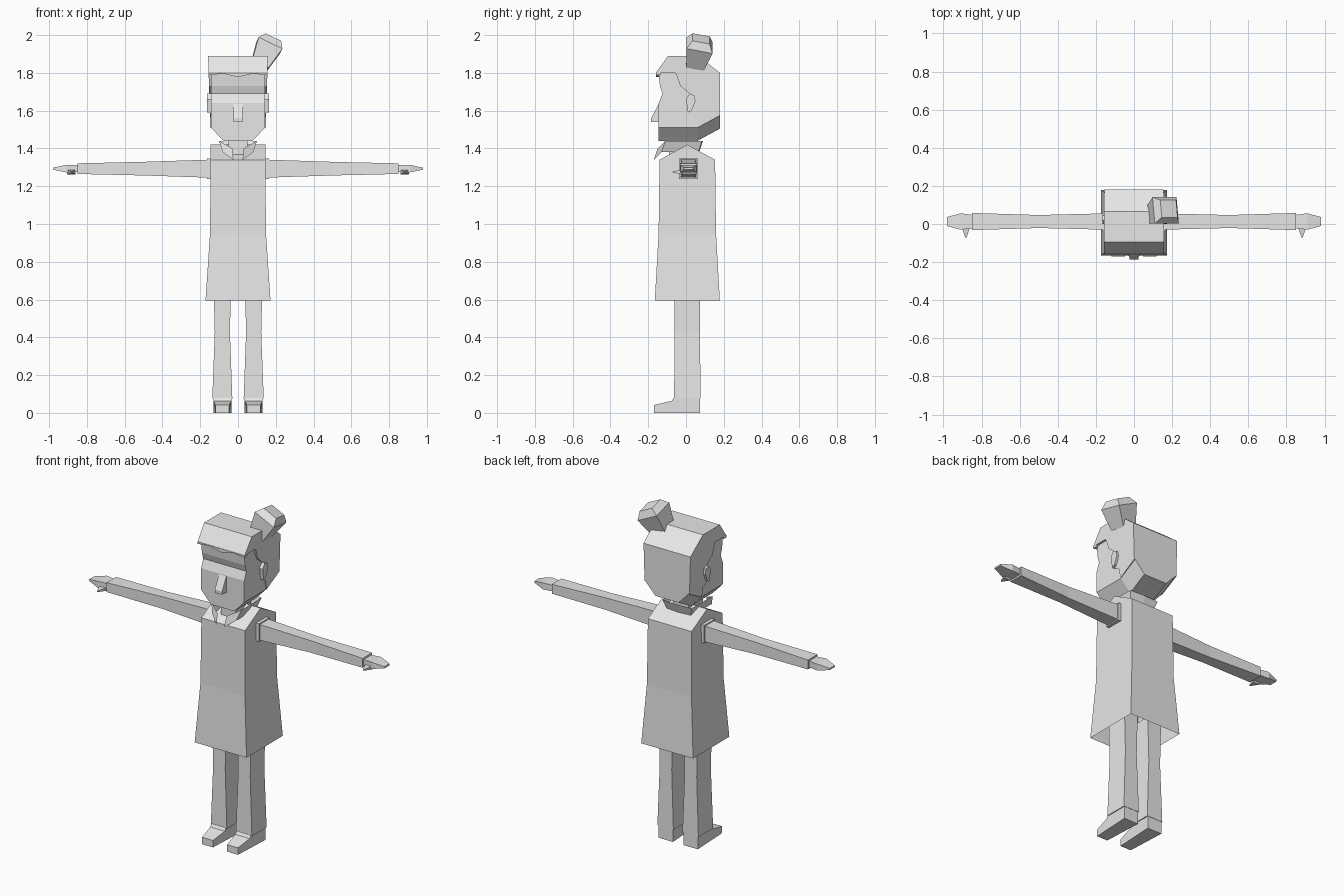
import bpy
import bmesh

cube = bpy.data.objects.get("Cube")
if cube:
    bpy.data.objects.remove(cube, do_unlink=True)

COLOUR = (.8, .8, .8, 1)
grey = bpy.data.materials.new("plain grey")
grey.use_nodes = True
grey.diffuse_color = COLOUR
grey.node_tree.nodes["Principled BSDF"].inputs["Base Color"].default_value = COLOUR

X, Y, Z = range(3)


def loft(name, rings, mirror=False, capped=True, closed=True):
    """Skin a list of equal-length point rings, optionally mirrored in x."""
    bm = bmesh.new()
    sign = -1 if mirror else 1
    rows = [[bm.verts.new((sign * x, y, z)) for x, y, z in ring] for ring in rings]
    for lower, upper in zip(rows, rows[1:]):
        edges = list(zip(lower, upper))
        following = edges[1:] + edges[:1] if closed else edges[1:]
        for (a, b), (c, d) in zip(edges, following):
            bm.faces.new((a, c, d, b))
    if capped:
        bm.faces.new(rows[0])
        bm.faces.new(rows[-1])
    bmesh.ops.recalc_face_normals(bm, faces=bm.faces)
    mesh = bpy.data.meshes.new(name)
    bm.to_mesh(mesh)
    bm.free()
    mesh.materials.append(grey)
    obj = bpy.data.objects.new(name, mesh)
    bpy.context.collection.objects.link(obj)
    return obj


def rectangle(axis, at, centre, half_a, half_b):
    """Four corners of a rectangle lying across an axis."""
    corners = []
    for a, b in ((-half_a, -half_b), (half_a, -half_b), (half_a, half_b), (-half_a, half_b)):
        point = [centre[0] + a, centre[1] + b]
        point.insert(axis, at)
        corners.append(point)
    return corners


def bar(name, axis, centre, stations, **options):
    """Rectangular bar along an axis; each station is position and two half sizes."""
    rings = [rectangle(axis, at, centre, a, b) for at, a, b in stations]
    return loft(name, rings, **options)


def slab(name, profile, half_width, centre=0, **options):
    """Side profile in y and z, widened both ways in x by a width rule."""
    rings = [[(centre + side * half_width(y, z), y, z) for y, z in profile]
             for side in (-1, 1)]
    return loft(name, rings, **options)


def constant(width):
    return lambda y, z: width


# Coat: flared skirt open below, ridged shoulders
CHEST, CHEST_DEPTH, CHEST_TOP = .145, .147, 1.34
CENTRE_Y = .007
bar("coat", Z, (0, CENTRE_Y), [(.595, .172, .172), (.95, .148, .152),
                               (CHEST_TOP, CHEST, CHEST_DEPTH)], capped=False)
slab("shoulders", [(CENTRE_Y - CHEST_DEPTH, CHEST_TOP), (CENTRE_Y, 1.42),
                   (CENTRE_Y + CHEST_DEPTH, CHEST_TOP)], constant(CHEST))

# Neck
bar("neck", Z, (0, -.02), [(1.36, .05, .07), (1.46, .05, .07)])

# Head: face block with an inset eye band
FACE, FRONT, BACK = .143, -.145, .18
JAW_TOP, NAPE, CROWN = 1.51, .06, 1.89
BROW = 1.8
slab("face", [(FRONT, JAW_TOP), (FRONT, 1.64), (-.125, 1.69), (-.138, 1.73),
              (FRONT, BROW), (NAPE, BROW), (NAPE, JAW_TOP)], constant(FACE))

# Jaw: the lower head outline, dropped and narrowed
jaw_edge = [(FRONT, JAW_TOP), (NAPE, JAW_TOP), (BACK, 1.575)]
jaw_rings = []
for half, drop in ((FACE, 0), (.077, .07)):
    right = [(-half, y, z - drop) for y, z in jaw_edge]
    left = [(half, y, z - drop) for y, z in reversed(jaw_edge)]
    jaw_rings.append(right + left)
loft("jaw", jaw_rings)

# Nose
slab("nose", [(FRONT, 1.635), (-.185, 1.56), (-.185, 1.54), (FRONT, 1.54)], constant(.024))

# Hair with a stepped hairline, slightly wider at the crown
hairline = [(-.16, BROW), (-.095, CROWN), (.065, CROWN), (BACK, BROW), (BACK, 1.575),
            (NAPE, JAW_TOP), (.05, 1.57), (.018, 1.585), (.005, 1.65), (.02, 1.69),
            (-.03, 1.73), (-.055, BROW)]
slab("hair", hairline, lambda y, z: FACE + .004 + .03 * (z - JAW_TOP))

# Fringe with a wavy lower edge
fringe = []
for step, dip in zip(range(-2, 3), (.005, .001, .01, .001, .005)):
    fringe.append(rectangle(X, step * .078, (-.147, BROW - dip), .012, dip + .002))
loft("fringe", fringe)

# Tilted hair bun
bun = bar("hair_bun", Z, (0, 0), [(0, .048, .048), (.12, .07, .07), (.16, .046, .046)])
bun.location = (.115, .048, 1.84)
bun.rotation_euler = (-.2, .45, 0)

# Paired parts
ARM = (.013, 1.293)
LEG_X = .083
collar_top = [(0, .09, 1.44), (.097, .085, 1.44), (.1, -.11, 1.44), (.03, -.15, 1.4)]
collar_base = [(x * .8, y - .02, z - .06) for x, y, z in collar_top]
ear = [(0, 1.66), (.02, 1.69), (.045, 1.68), (.05, 1.65), (.03, 1.6), (.01, 1.59)]
shoe = [(.075, 0), (.075, .08), (-.065, .08), (-.075, .064), (-.17, .042), (-.17, 0)]


def shoe_width(y, z):
    return .036 if y < -.1 else .048


for label, mirror in (("left", False), ("right", True)):
    slab(label + "_ear", ear, constant(.012), centre=.152, mirror=mirror)

    # Collar half, flaring to a pointed front flap
    loft(label + "_collar", [collar_top, collar_base], mirror, capped=False, closed=False)

    # Arm: cuff, sleeve, hand and thumb
    bar(label + "_shoulder_cuff", X, ARM, [(.13, .05, .054), (.165, .05, .054)],
        mirror=mirror)
    bar(label + "_sleeve", X, ARM, [(.14, .043, .048), (.5, .034, .036),
                                    (.85, .045, .028)], mirror=mirror)
    bar(label + "_hand", X, ARM, [(.84, .034, .018), (.91, .043, .02),
                                  (.98, .024, .005)], mirror=mirror)
    bar(label + "_thumb", Y, (.882, 1.275), [(-.015, .022, .012), (-.072, .003, .003)],
        mirror=mirror)

    # Trouser leg and shoe
    bar(label + "_leg", Z, (LEG_X, CENTRE_Y), [(.075, .053, .07), (.43, .04, .067),
                                               (.7, .047, .067)], mirror=mirror)
    slab(label + "_shoe", shoe, shoe_width, centre=LEG_X, mirror=mirror)
